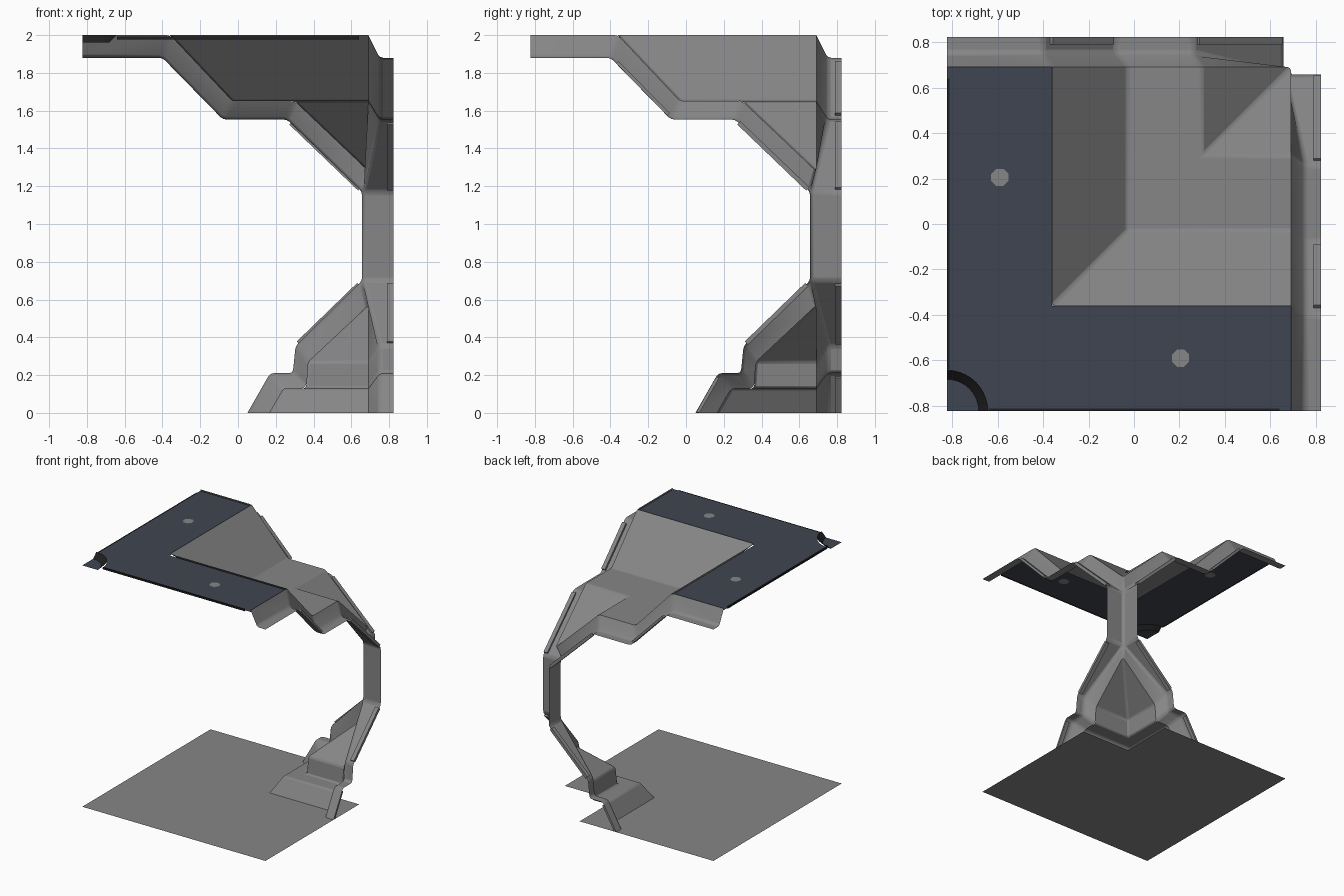
import bpy, bmesh, math
from mathutils import Vector

if "Cube" in bpy.data.objects:
    bpy.data.objects.remove(bpy.data.objects["Cube"])


def material(name, rgb):
    m = bpy.data.materials.new(name)
    m.diffuse_color = (*rgb, 1)
    m.use_nodes = True
    m.node_tree.nodes["Principled BSDF"].inputs["Base Color"].default_value = m.diffuse_color
    return m


GRAY = material("wall gray", (0.24, 0.24, 0.245))
NAVY = material("ceiling slate", (0.05, 0.06, 0.083))
BLACK = material("trim black", (0.014, 0.014, 0.015))
E = 0.823        # half size of the tile
TOP = 1.987      # ceiling level


def make(name, faces, mat, smooth=False, bevel=0):
    """Mesh object from a list of polygons given as point lists."""
    bm = bmesh.new()
    for f in faces:
        bm.faces.new([bm.verts.new(p) for p in f])
    bmesh.ops.remove_doubles(bm, verts=bm.verts, dist=0.0005)
    bmesh.ops.dissolve_degenerate(bm, edges=bm.edges, dist=0.0005)
    me = bpy.data.meshes.new(name)
    bm.to_mesh(me)
    bm.free()
    me.materials.append(mat)
    ob = bpy.data.objects.new(name, me)
    bpy.context.collection.objects.link(ob)
    if bevel:
        b = ob.modifiers.new("round", 'BEVEL')
        b.width, b.segments = bevel, 2
        b.limit_method, b.angle_limit = 'ANGLE', math.radians(20)
    if smooth:
        bpy.context.view_layer.objects.active = ob
        ob.select_set(True)
        bpy.ops.object.shade_smooth_by_angle(angle=math.radians(35))
        ob.select_set(False)
    return ob


def both(faces):
    """Add the reflection across the diagonal plane x = y."""
    return faces + [[(p[1], p[0], p[2]) for p in reversed(f)] for f in faces]


# wall profile rows: panel (depth, z), rib (depth, z), inner side of the rib
rows = [
    (-E, 2.0, -E, 1.88, 0.75),
    (-0.36, 2.0, -0.40, 1.88, 0.75),
    (-0.03, 1.65, -0.08, 1.553, 0.75),
    (0.30, 1.65, 0.26, 1.553, 0.75),
    (0.69, 1.28, 0.657, 1.17, 0.657),
    (0.69, 0.57, 0.657, 0.70, 0.657),
    (0.37, 0.27, 0.305, 0.355, 0.75),
    (0.36, 0.13, 0.29, 0.21, 0.75),
    (0.24, 0.13, 0.17, 0.21, 0.75),
    (0.165, 0.0, 0.05, 0.0, 0.75),
]
S = 0.69
panel, rib = [], []
for i, (r, q) in enumerate(zip(rows, rows[1:])):
    (a, z, b, w, x), (a2, z2, b2, w2, x2) = r, q
    if i not in (0, 4):
        panel.append([(a, a, z), (S, a, z), (S, a2, z2), (a2, a2, z2)])
    if i != 4:
        rib.append([(S, a, z), (x, b, w), (x2, b2, w2), (S, a2, z2)])
    rib.append([(x, b, w), (E, b, w), (E, b2, w2), (x2, b2, w2)])

# recessed corner wall and the framing ribs with the corner column
make("corner_wall_panel", both(panel), GRAY, True, 0.012)
make("frame_ribs", both(rib), GRAY, True, 0.018)


# thin pads near the open edge of the ribs
def pad(p, q, out, inn):
    p, q = Vector(p), Vector(q)
    d = (q - p).normalized()
    n = Vector((0, d.y, d.x))
    n = Vector((-d.y, d.x))
    if n.x > 0:
        n = -n
    c = [p + n * inn, q + n * inn, q - n * out, p - n * out]
    lo = [(0.79, v.x, v.y) for v in c]
    hi = [(E, v.x, v.y) for v in c]
    fs = [lo[::-1], hi]
    for k in range(4):
        j = (k + 1) % 4
        fs.append([lo[k], lo[j], hi[j], hi[k]])
    return fs


pads = (pad((-0.37, 1.85), (-0.10, 1.575), 0.018, 0.0)
        + pad((0.28, 1.535), (0.645, 1.185), 0.012, 0.012)
        + pad((0.64, 0.68), (0.32, 0.37), 0.012, 0.012)
        + pad((0.165, 0.19), (0.06, 0.005), 0.012, 0.005))
make("rib_pads", both(pads), GRAY)

# floor, notched under the corner base
C = 0.38
make("floor", [[(-E, -E, 0), (E, -E, 0), (E, C, 0), (C, C, 0), (C, E, 0), (-E, E, 0)]], GRAY)


# L-shaped ceiling with a rounded cut at the outer corner
def arc(r, z, n=10):
    return [(-E + r * math.cos(t), -E + r * math.sin(t), z)
            for t in [math.pi / 2 * k / n for k in range(n + 1)]]


c = -0.36
ring = arc(0.18, TOP)
mid = ring[5]
half = [[(-E + 0.18, -E, TOP), (S, -E, TOP), (S, c, TOP), (c, c, TOP), mid] + ring[4:0:-1]]
make("ceiling", both(half), NAVY)

# corner socket: dark collar and sunken quarter disc
hi, lo = arc(0.18, 2.0), arc(0.14, 1.96)
make("corner_collar", [[hi[k], hi[k + 1], lo[k + 1], lo[k]] for k in range(10)], BLACK, True)
make("corner_socket", [[(-E, -E, 1.96)] + lo], NAVY)

# narrow dark trims along the two outer ceiling edges
t = 0.012
make("ceiling_edge_trim", both([
    [(-0.64, -E, 1.992), (0.64, -E, 1.992), (0.64, -E + t, 1.992), (-0.64, -E + t, 1.992)],
    [(-0.64, -E, 1.978), (0.64, -E, 1.978), (0.64, -E, 1.992), (-0.64, -E, 1.992)]]), BLACK)

# octagonal ceiling lamps
discs = []
for z in (TOP - 0.003, TOP + 0.003):
    discs.append([(0.205 + 0.041 * math.cos(math.pi * (k + .5) / 4),
                   -0.59 + 0.041 * math.sin(math.pi * (k + .5) / 4), z) for k in range(8)])
make("ceiling_lamps", both(discs), GRAY)
